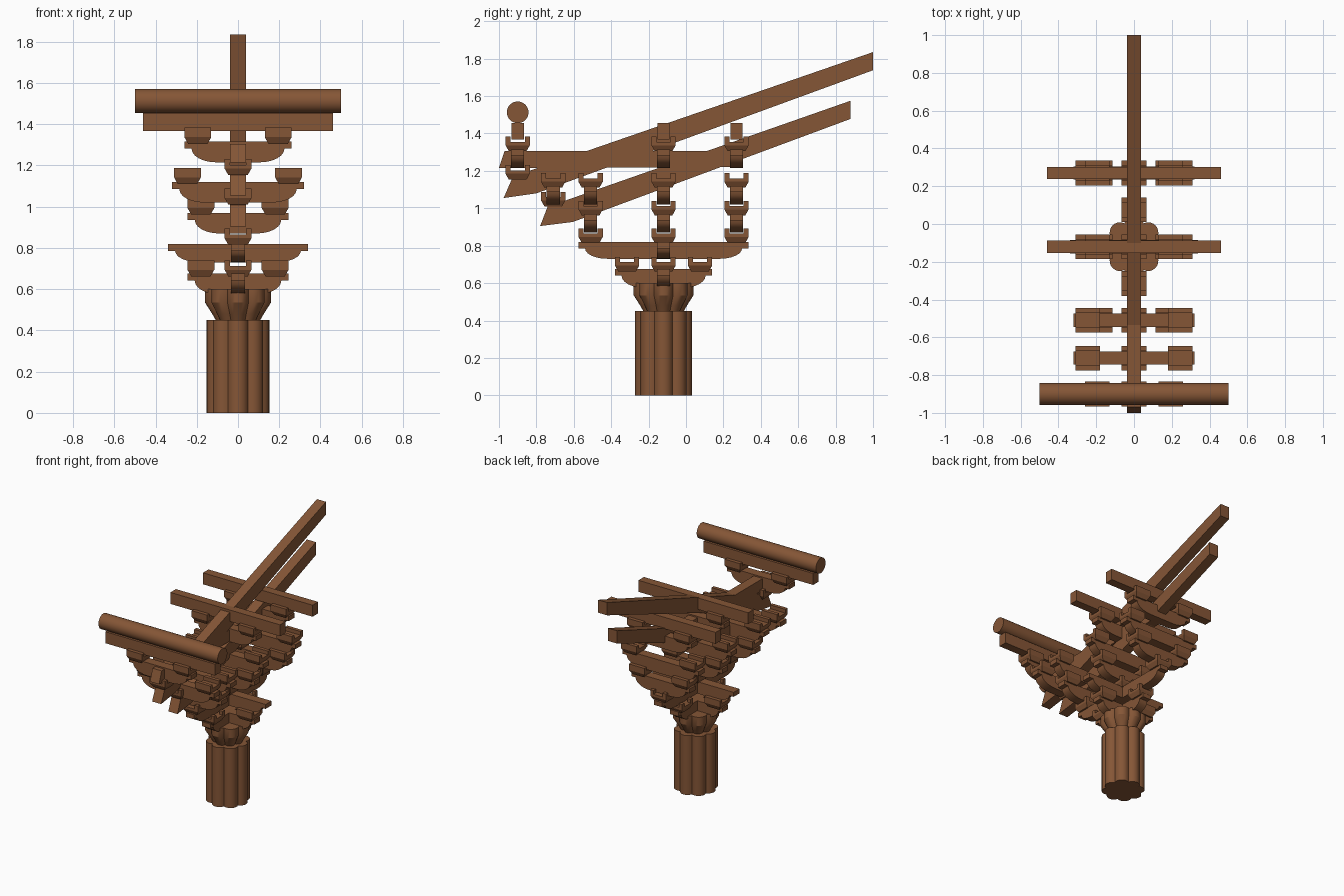
import bpy, bmesh, math

if "Cube" in bpy.data.objects:
    bpy.data.objects.remove(bpy.data.objects["Cube"])

wood = bpy.data.materials.new("brown wood")
wood.diffuse_color = (0.235, 0.093, 0.037, 1)
wood.use_nodes = True
wood.node_tree.nodes["Principled BSDF"].inputs["Base Color"].default_value = wood.diffuse_color

CY = -0.12                      # column axis in y
HALF = 0.035                    # half thickness of arms


def finish(name, bm, smooth=False):
    bmesh.ops.recalc_face_normals(bm, faces=bm.faces)
    me = bpy.data.meshes.new(name)
    bm.to_mesh(me)
    bm.free()
    ob = bpy.data.objects.new(name, me)
    bpy.context.collection.objects.link(ob)
    me.materials.append(wood)
    if smooth:
        bpy.context.view_layer.objects.active = ob
        ob.select_set(True)
        bpy.ops.object.shade_smooth_by_angle(angle=math.radians(30))
        ob.select_set(False)
    return ob


def loft(bm, rings):
    """Skin a list of equal-length rings and cap both ends."""
    vs = [[bm.verts.new(p) for p in r] for r in rings]
    n = len(vs[0])
    for a, b in zip(vs, vs[1:]):
        for i in range(n):
            j = (i + 1) % n
            bm.faces.new((a[i], a[j], b[j], b[i]))
    bm.faces.new(vs[0])
    bm.faces.new(vs[-1])


def rect(x0, x1, y0, y1, z):
    return [(x0, y0, z), (x1, y0, z), (x1, y1, z), (x0, y1, z)]


def profile(name, pts, axis, centre, half=HALF, smooth=False):
    """Extrude a length/height profile sideways; axis is its long direction."""
    bm = bmesh.new()
    if axis == 'X':
        rings = [[(u, centre + s, z) for u, z in pts] for s in (-half, half)]
    else:
        rings = [[(centre + s, u, z) for u, z in pts] for s in (-half, half)]
    loft(bm, rings)
    return finish(name, bm, smooth)


def arm(name, axis, mid, centre, length, top, h=0.1):
    """Bracket arm with thin tips and a curved underside."""
    tip, step, run = 0.034, 0.035, 0.12
    right = [(length, top), (length, top - tip)]
    for i in range(7):
        a = i / 6 * math.pi / 2
        right.append((length - step - run * (1 - math.cos(a)),
                      top - tip - (h - tip) * math.sin(a)))
    pts = right + [(-u, z) for u, z in reversed(right)]
    profile(name, [(mid + u, z) for u, z in pts], axis, centre, smooth=True)


def block(name, x, y, z, cross=False):
    """Bearing block: tapered foot, body, and ears beside the slot."""
    bm = bmesh.new()
    w, f, s = 0.065, 0.047, 0.038
    loft(bm, [rect(x - r, x + r, y - r, y + r, z + h)
              for r, h in ((f, 0), (w, 0.032), (w, 0.05))])
    spans = [(-w, -s), (s, w)] if cross else [(-w, w)]
    for a, b in spans:
        for c, d in ((-w, -s), (s, w)):
            loft(bm, [rect(x + a, x + b, y + c, y + d, z + h) for h in (0.05, 0.078)])
    finish(name, bm)


def lobed_ring(r, z, n=64):
    """Eight-lobed outline of outer radius r."""
    d, c, pts = r * 0.66, r * 0.34, []
    for i in range(n):
        t = 2 * math.pi * i / n
        p = (t + math.pi / 8) % (math.pi / 4) - math.pi / 8
        q = d * math.cos(p) + math.sqrt(max(c * c - (d * math.sin(p)) ** 2, 0))
        pts.append((q * math.cos(t), CY + q * math.sin(t), z))
    return pts


# Column and its flared cap block
for name, rings in (("column", ((0.152, 0), (0.152, 0.45))),
                    ("cap_block", ((0.108, 0.45), (0.125, 0.48), (0.16, 0.535), (0.16, 0.6)))):
    bm = bmesh.new()
    loft(bm, [lobed_ring(r, z) for r, z in rings])
    finish(name, bm, True)

# First tier: crossed arms with blocks
arm("first_cross_arm", 'X', 0, CY, 0.245, 0.675)
arm("first_long_arm", 'Y', CY, 0, 0.26, 0.675)
for s in (-1, 1):
    block("first_side_block", s * 0.18, CY, 0.662)
    block("first_long_block", 0, CY + s * 0.195, 0.662, True)

# Second tier: longer crossed arms
arm("second_cross_arm", 'X', 0, CY, 0.34, 0.82, 0.09)
arm("second_long_arm", 'Y', CY, 0, 0.455, 0.82, 0.09)

# Stacked cross arms over the inner, middle and outer lines
for y in (-0.51, CY, 0.27):
    block("second_long_block", 0, y, 0.815, True)
    arm("third_cross_arm", 'X', 0, y, 0.245, 0.97)
    for s in (-1, 1):
        block("third_side_block", s * 0.18, y, 0.962)
block("lower_lever_block", 0, -0.71, 1.01, True)
for y in (-0.71, -0.51, CY, 0.27):
    arm("fourth_cross_arm", 'X', 0, y, 0.32, 1.12)
    for s in (-1, 1):
        block("fourth_side_block", s * 0.245, y, 1.11)

# Top tier: arms, blocks and tie beams
block("upper_lever_block", 0, -0.9, 1.153, True)
for y in (-0.9, CY, 0.27):
    arm("top_cross_arm", 'X', 0, y, 0.26, 1.315)
    for s in (-1, 1):
        block("top_side_block", s * 0.195, y, 1.305)
    profile("tie_beam", [(-0.46, 1.368), (0.46, 1.368), (0.46, 1.455), (-0.46, 1.455)],
            'X', y, 0.033)

# Horizontal beam with a slanted nose
profile("long_beam", [(-1.0, 1.215), (0.3, 1.22), (0.3, 1.305), (-0.97, 1.305)],
        'Y', 0, 0.038)

# Slanting lever arms with beaked noses
profile("upper_lever", [(-0.975, 1.055), (-0.8, 1.08), (1.0, 1.738), (1.0, 1.835),
                        (-0.925, 1.17)], 'Y', 0, 0.038)
profile("lower_lever", [(-0.78, 0.905), (-0.605, 0.927), (0.88, 1.478), (0.88, 1.575),
                        (-0.74, 1.008)], 'Y', 0, 0.038)

# Round eave purlin
bm = bmesh.new()
loft(bm, [[(x, -0.9 + 0.058 * math.cos(i * math.pi / 16), 1.513 + 0.058 * math.sin(i * math.pi / 16))
           for i in range(32)] for x in (-0.5, 0.5)])
finish("round_purlin", bm, True)
